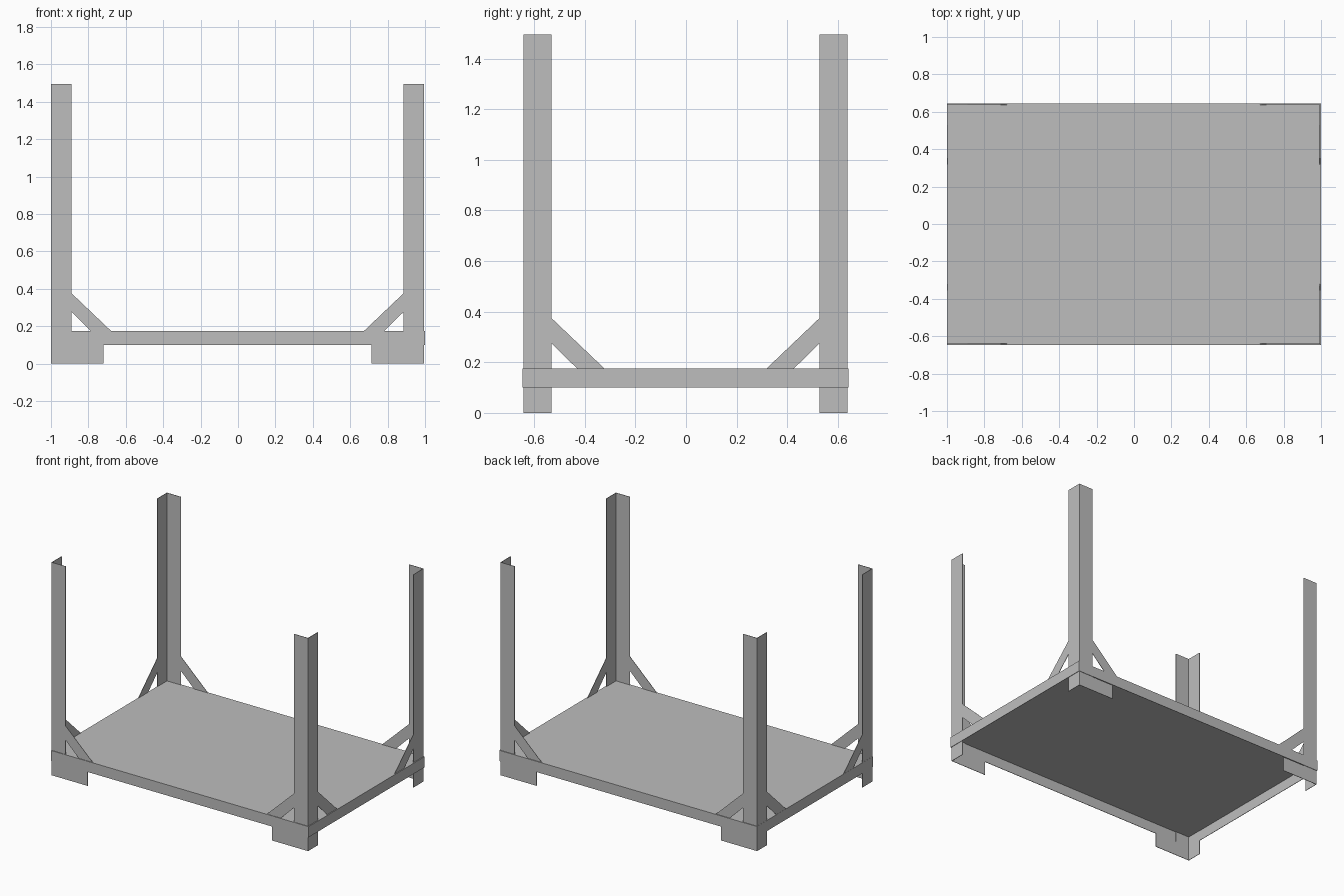
import bpy
import bmesh

cube = bpy.data.objects.get("Cube")
if cube:
    bpy.data.objects.remove(cube)

THICK = 0.003
DECK_TOP = 0.175
RAIL_LOW = 0.10
POST_TOP = 1.495
FLANGE = 0.11

grey = bpy.data.materials.new("grey_steel")
grey.use_nodes = True
COLOUR = (0.515, 0.515, 0.515, 1)
grey.diffuse_color = COLOUR
grey.node_tree.nodes["Principled BSDF"].inputs["Base Color"].default_value = COLOUR


def add_plate(bm, outline, place):
    """Extrude a flat (u, v) outline by the sheet thickness; place maps (u, v, depth) to x, y, z."""
    outer = [bm.verts.new(place(u, v, 0)) for u, v in outline]
    inner = [bm.verts.new(place(u, v, THICK)) for u, v in outline]
    bm.faces.new(outer)
    bm.faces.new(inner[::-1])
    n = len(outline)
    for i in range(n):
        j = (i + 1) % n
        bm.faces.new((outer[i], inner[i], inner[j], outer[j]))


def finish(bm, name):
    bmesh.ops.recalc_face_normals(bm, faces=bm.faces)
    mesh = bpy.data.meshes.new(name)
    bm.to_mesh(mesh)
    bm.free()
    mesh.materials.append(grey)
    obj = bpy.data.objects.new(name, mesh)
    bpy.context.collection.objects.link(obj)


def rect(u0, u1, v0, v1):
    return [(u0, v0), (u1, v0), (u1, v1), (u0, v1)]


# Outlines measured from the post's outer corner
side_flange = rect(0, FLANGE, 0, POST_TOP)
wide_flange = [(0, 0), (0.28, 0), (0.28, RAIL_LOW), (FLANGE, RAIL_LOW),
               (FLANGE, POST_TOP), (0, POST_TOP)]
brace = [(FLANGE, 0.275), (0.212, DECK_TOP), (0.32, DECK_TOP), (FLANGE, 0.375)]

# Corner posts: angle section, foot and two diagonal braces each
for y_name, cy, sy in (("front", -0.642, 1), ("back", 0.638, -1)):
    for x_name, cx, sx in (("right", -0.999, 1), ("left", 0.994, -1)):
        def along_x(u, v, d):
            return (cx + sx * u, cy + sy * d, v)

        def along_y(u, v, d):
            return (cx + sx * d, cy + sy * u, v)

        for part, flange, place in (("wide", wide_flange, along_x),
                                    ("side", side_flange, along_y)):
            bm = bmesh.new()
            add_plate(bm, flange, place)
            finish(bm, f"{y_name}_{x_name}_post_{part}_flange")
            bm = bmesh.new()
            add_plate(bm, brace, place)
            finish(bm, f"{y_name}_{x_name}_{part}_brace")

# Edge rails around the deck
Y_FRONT, Y_BACK = -0.646, 0.643
for name, y, s in (("front_rail", Y_FRONT, 1), ("back_rail", Y_BACK, -1)):
    bm = bmesh.new()
    add_plate(bm, rect(-1, 1, RAIL_LOW, DECK_TOP), lambda u, v, d: (u, y + s * d, v))
    finish(bm, name)
for name, x, s in (("right_rail", -1, 1), ("left_rail", 1, -1)):
    bm = bmesh.new()
    add_plate(bm, rect(Y_FRONT, Y_BACK, RAIL_LOW, DECK_TOP), lambda u, v, d: (x + s * d, u, v))
    finish(bm, name)

# Deck sheet
bm = bmesh.new()
add_plate(bm, rect(-1, 1, Y_FRONT, Y_BACK), lambda u, v, d: (u, v, DECK_TOP - d))
finish(bm, "deck")
